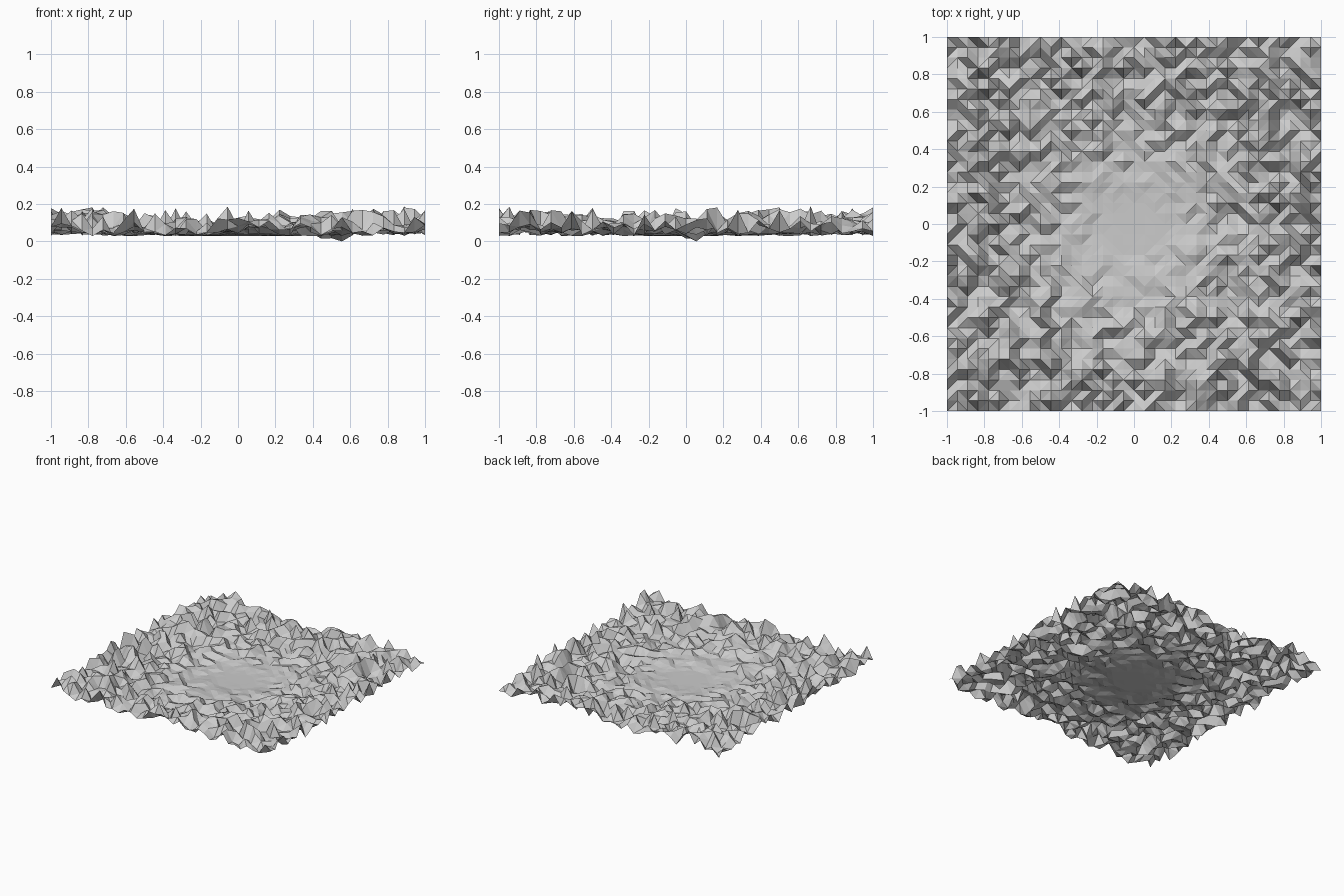
import bpy
import bmesh
import random
from math import hypot

random.seed(5)

if "Cube" in bpy.data.objects:
    bpy.data.objects.remove(bpy.data.objects["Cube"], do_unlink=True)

CELLS = 36        # squares along each side
FLOOR = 0.028     # height of the level clearing
RELIEF = 0.165    # tallest rise above the clearing


def roughness(x, y):
    """Zero in the clearing, growing steadily to one toward the rim."""
    t = min(max((hypot(x, y) - 0.1) / 0.75, 0), 1)
    return t ** 1.3


def height(x, y):
    """Low ground is more common than high peaks."""
    return FLOOR + RELIEF * roughness(x, y) * random.betavariate(1.2, 2)


# Stone material
stone = bpy.data.materials.new("stone grey")
stone.use_nodes = True
grey = (0.6, 0.6, 0.6, 1)
stone.diffuse_color = grey
stone.node_tree.nodes["Principled BSDF"].inputs["Base Color"].default_value = grey

# Terrain sheet: a grid of random heights around a level centre
bm = bmesh.new()
rows = []
for j in range(CELLS + 1):
    y = 2 * j / CELLS - 1
    row = []
    for i in range(CELLS + 1):
        x = 2 * i / CELLS - 1
        row.append(bm.verts.new((x, y, height(x, y))))
    rows.append(row)

# Small pit beside the clearing
rows[19][28].co.z = 0
rows[19][27].co.z = 0.017
rows[18][26].co.z = 0.015

# Two flat facets per square, split along its shorter diagonal
for near, far in zip(rows, rows[1:]):
    for i in range(CELLS):
        a, b, c, d = near[i], near[i + 1], far[i + 1], far[i]
        if abs(a.co.z - c.co.z) <= abs(b.co.z - d.co.z):
            facets = (a, b, c), (a, c, d)
        else:
            facets = (a, b, d), (b, c, d)
        for facet in facets:
            bm.faces.new(facet)

mesh = bpy.data.meshes.new("rocky_terrain")
bm.to_mesh(mesh)
bm.free()
mesh.materials.append(stone)
terrain = bpy.data.objects.new("rocky_terrain", mesh)
bpy.context.collection.objects.link(terrain)
